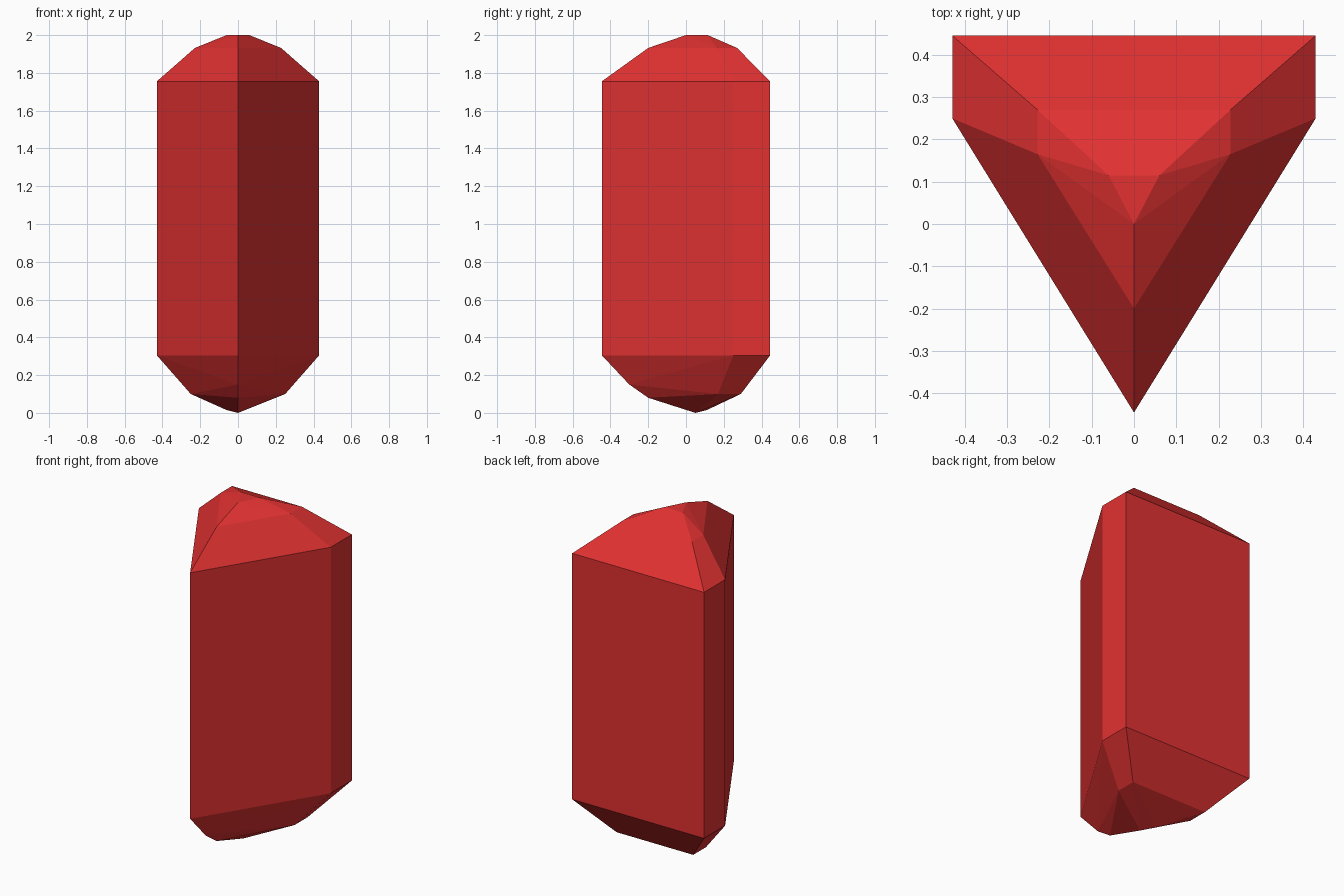
import bpy
import bmesh
import math

cube = bpy.data.objects.get("Cube")
if cube:
    bpy.data.objects.remove(cube, do_unlink=True)

# One red gem material
red = bpy.data.materials.new("gem_red")
red.use_nodes = True
colour = (0.76, 0.031, 0.031, 1.0)
red.diffuse_color = colour
red.node_tree.nodes["Principled BSDF"].inputs["Base Color"].default_value = colour


def ring(half_width, back, shoulder, front, z):
    """Five-sided wedge section: two back corners, two shoulders, a front tip."""
    points = [(0, front, z)]
    for side in (-half_width, half_width):
        points += [(side, back, z), (side, shoulder, z)]
    return points


corners = []
# Straight prism body
corners += ring(0.43, 0.446, 0.25, -0.446, 1.755)
corners += ring(0.43, 0.446, 0.25, -0.446, 0.305)
# Upper facets and small flat table
corners += ring(0.228, 0.27, 0.165, -0.2, 1.932)
corners += [(-0.06, 0.115, 2), (0.06, 0.115, 2), (0, 0, 2)]
# Lower facets: back corners, front ridge and off-centre point
corners += [(s * 0.25, y, 0.1) for s in (-1, 1) for y in (0.17, 0.29)]
corners += [(0, -0.3, 0.15), (0, -0.2, 0.08)]
corners += [(-0.06, 0.11, 0.015), (0, 0.05, 0)]

# Wrap the corners into a faceted solid and merge coplanar triangles
bm = bmesh.new()
for corner in corners:
    bm.verts.new(corner)
hull = bmesh.ops.convex_hull(bm, input=bm.verts[:])
unused = {v for v in hull["geom_interior"] + hull["geom_unused"]
          if isinstance(v, bmesh.types.BMVert)}
bmesh.ops.delete(bm, geom=list(unused), context='VERTS')
bmesh.ops.dissolve_limit(bm, angle_limit=math.radians(1),
                         verts=bm.verts[:], edges=bm.edges[:])
bmesh.ops.recalc_face_normals(bm, faces=bm.faces[:])

mesh = bpy.data.meshes.new("crystal")
bm.to_mesh(mesh)
bm.free()
mesh.materials.append(red)
crystal = bpy.data.objects.new("crystal", mesh)
bpy.context.collection.objects.link(crystal)
